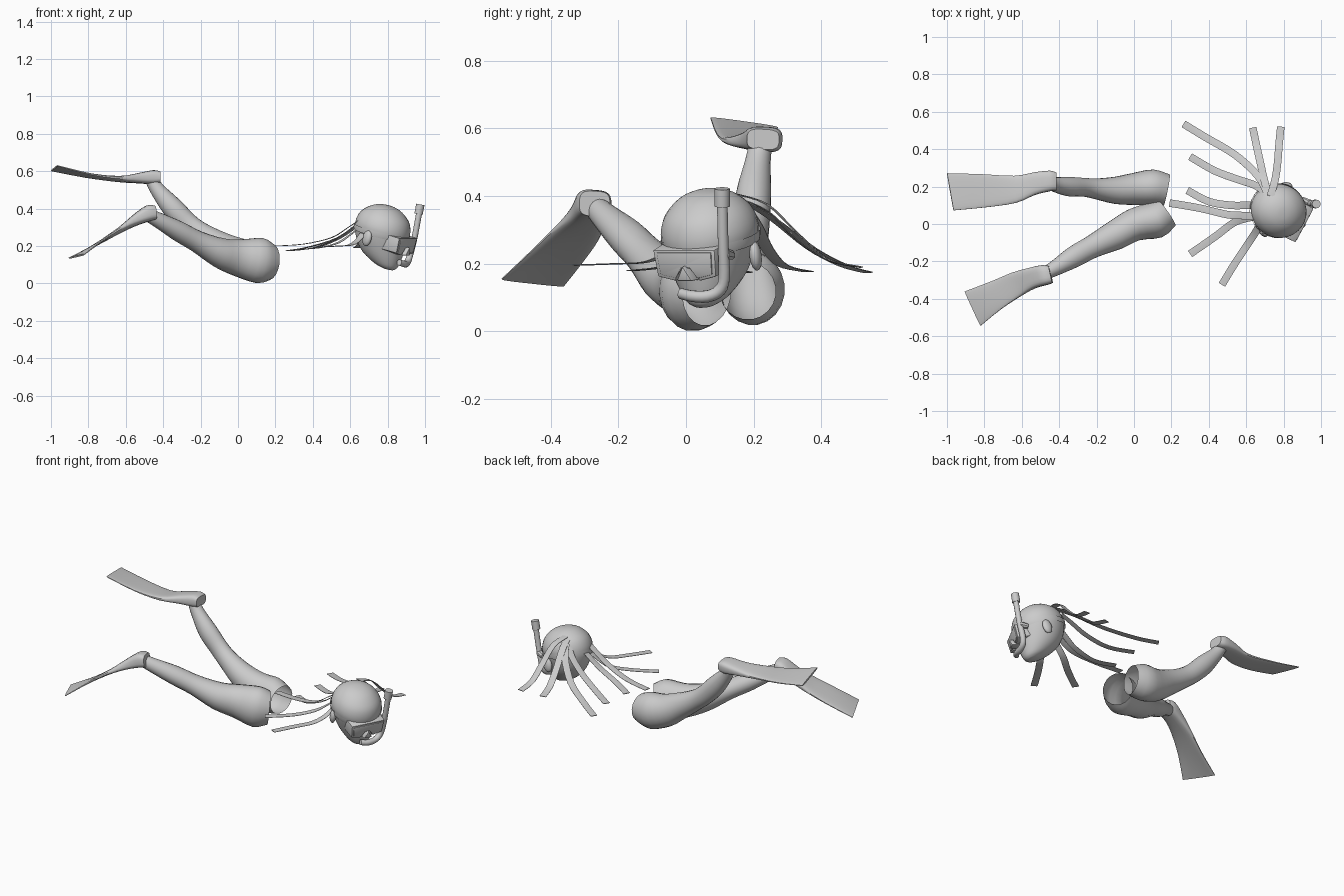
import bpy, bmesh, math
from mathutils import Vector, Matrix

if "Cube" in bpy.data.objects:
    bpy.data.objects.remove(bpy.data.objects["Cube"])

Z = Vector((0, 0, 1))


def finish(name, bm, angle=40):
    bmesh.ops.recalc_face_normals(bm, faces=bm.faces[:])
    me = bpy.data.meshes.new(name)
    bm.to_mesh(me)
    bm.free()
    ob = bpy.data.objects.new(name, me)
    bpy.context.collection.objects.link(ob)
    bpy.ops.object.select_all(action='DESELECT')
    ob.select_set(True)
    bpy.context.view_layer.objects.active = ob
    bpy.ops.object.shade_smooth_by_angle(angle=math.radians(angle))
    return ob


def spline(vals, steps):
    """Smooth curve through a list of vectors."""
    out = []
    for i in range(len(vals) - 1):
        a, b, c, d = (vals[max(0, min(len(vals) - 1, i + k))] for k in (-1, 0, 1, 2))
        for s in range(steps):
            t = s / steps
            out.append(b + (c - a) * (0.5 * t) + (a * 2 - b * 5 + c * 4 - d) * (0.5 * t * t)
                       + (b * 3 - a - c * 3 + d) * (0.5 * t ** 3))
    return out + [vals[-1]]


def loft(name, secs, n=20, steps=3, p=1.0, caps=(True, True), angle=40, matrix=None):
    """Skin sections given as (centre, half side vector, half up vector)."""
    cs, ss, us = (spline([s[k] for s in secs], steps) for k in range(3))
    bm = bmesh.new()
    rings = []
    for c, s, u in zip(cs, ss, us):
        ring = []
        for i in range(n):
            a = 2 * math.pi * (i + 0.5) / n
            x, y = math.cos(a), math.sin(a)
            ring.append(bm.verts.new(c + s * math.copysign(abs(x) ** p, x)
                                     + u * math.copysign(abs(y) ** p, y)))
        rings.append(ring)
    for r, q in zip(rings, rings[1:]):
        for i in range(n):
            bm.faces.new((r[i], r[(i + 1) % n], q[(i + 1) % n], q[i]))
    if caps[0]:
        bm.faces.new(rings[0])
    if caps[1]:
        bm.faces.new(rings[-1])
    if matrix:
        bm.transform(matrix)
    return finish(name, bm, angle)


def tube(name, pts, ref=Z, **kw):
    """Loft along points (x, y, z, half width, half height)."""
    ps = [Vector(q[:3]) for q in pts]
    secs = []
    for i, q in enumerate(pts):
        t = (ps[min(i + 1, len(ps) - 1)] - ps[max(i - 1, 0)]).normalized()
        side = ref.cross(t).normalized()
        secs.append((ps[i], side * q[3], t.cross(side) * q[4]))
    return loft(name, secs, **kw)


def slab(name, rows, **kw):
    """Loft of flat sections (left edge, right edge, thickness)."""
    mids = [(Vector(a) + Vector(b)) / 2 for a, b, t in rows]
    secs = []
    for i, (a, b, t) in enumerate(rows):
        side = (Vector(a) - Vector(b)) / 2
        run = mids[min(i + 1, len(mids) - 1)] - mids[max(i - 1, 0)]
        secs.append((mids[i], side, run.cross(side).normalized() * (t / 2)))
    return loft(name, secs, **kw)


# Legs, open at the hip where the torso was
tube("right_leg", [(.172, .062, .115, .088, .098), (.115, .022, .122, .1, .122),
                   (0, -.005, .138, .088, .1), (-.1, -.06, .165, .08, .08),
                   (-.22, -.12, .225, .062, .058), (-.32, -.175, .28, .058, .054),
                   (-.42, -.235, .335, .042, .042), (-.48, -.265, .365, .035, .035)],
     caps=(False, True))
tube("left_leg", [(.175, .182, .12, .085, .085), (.1, .197, .125, .095, .108),
                  (0, .187, .15, .086, .095), (-.1, .18, .205, .073, .075),
                  (-.2, .188, .268, .056, .06), (-.27, .197, .322, .05, .057),
                  (-.35, .2, .405, .052, .057), (-.43, .212, .5, .038, .04),
                  (-.46, .22, .55, .035, .035)],
     caps=(False, True))

# Fins: foot pocket running into a widening blade
slab("right_fin", [((-.455, -.225, .375), (-.435, -.315, .38), .075),
                   ((-.49, -.22, .37), (-.465, -.325, .38), .085),
                   ((-.56, -.235, .33), (-.535, -.345, .348), .06),
                   ((-.65, -.26, .27), (-.61, -.388, .305), .03),
                   ((-.76, -.305, .205), (-.71, -.455, .24), .016),
                   ((-.905, -.36, .135), (-.82, -.545, .155), .01)], p=.6)
slab("left_fin", [((-.415, .275, .565), (-.415, .18, .57), .06),
                  ((-.45, .285, .565), (-.45, .175, .57), .075),
                  ((-.53, .277, .56), (-.53, .155, .565), .055),
                  ((-.64, .258, .552), (-.63, .113, .564), .028),
                  ((-.82, .267, .57), (-.78, .09, .583), .016),
                  ((-1, .272, .602), (-.965, .072, .63), .01)], p=.6)

# Head, turned towards -y and tipped down; local x is forward
HEAD = (Matrix.Translation((.765, .075, .26)) @ Matrix.Rotation(math.radians(-28), 4, 'Z')
        @ Matrix.Rotation(math.radians(15), 4, 'Y'))


def level(z, back, front, w):
    return (Vector(((back + front) / 2, 0, z)), Vector(((front - back) / 2, 0, 0)), Vector((0, w, 0)))


loft("head", [level(-.166, .06, .115, .03), level(-.15, 0, .133, .06),
              level(-.11, -.075, .142, .092), level(-.06, -.12, .146, .117),
              level(0, -.147, .152, .137), level(.05, -.152, .152, .143),
              level(.1, -.135, .132, .125), level(.14, -.09, .085, .085),
              level(.158, -.045, .04, .042), level(.162, -.01, .005, .006)],
     n=28, matrix=HEAD, angle=60)

# Ears
for side, label, ez in ((1, "left", -.04), (-1, "right", -.02)):
    bm = bmesh.new()
    bmesh.ops.create_uvsphere(bm, u_segments=14, v_segments=8, radius=1)
    bm.transform(HEAD @ Matrix.Translation((-.005, side * .14, ez))
                 @ Matrix.Rotation(side * .35, 4, 'Z') @ Matrix.Diagonal((.03, .018, .044, 1)))
    finish(label + "_ear", bm, 60)

# Mask strap
loft("mask_strap", [level(-.002, -.152, .15, .142), level(.012, -.156, .154, .146),
                    level(.028, -.157, .154, .147)], n=28, steps=1, caps=(False, False), matrix=HEAD)


def plate(name, outline, x0, x1, bevel, shrink=1.0):
    """Extrude a (y, z) outline along the head's forward axis."""
    bm = bmesh.new()
    back = [bm.verts.new((x0, y, z)) for y, z in outline]
    front = [bm.verts.new((x1, y * shrink, z * shrink)) for y, z in outline]
    bm.faces.new(back)
    bm.faces.new(front[::-1])
    n = len(outline)
    for i in range(n):
        bm.faces.new((back[i], back[(i + 1) % n], front[(i + 1) % n], front[i]))
    bmesh.ops.bevel(bm, geom=bm.edges[:], offset=bevel, segments=2, affect='EDGES', profile=.5)
    bm.transform(HEAD @ Matrix.Translation((0, -.004, -.02)))
    finish(name, bm, 35)


# Diving mask with nose notch, lens and nose pocket
rim = [(.106, .046), (.1, -.038), (.04, -.052), (.018, -.008),
       (-.018, -.008), (-.04, -.052), (-.1, -.038), (-.106, .046)]
plate("mask_frame", rim, .075, .167, .004, .97)
plate("mask_lens", [(y * .86, z * .8) for y, z in rim], .155, .171, .002)
plate("nose_pocket", [(0, .0), (.032, -.056), (-.032, -.056)], .12, .188, .005, .8)

# Snorkel
tube("snorkel_tube", [(.862, -.015, .112, .016, .016), (.888, .02, .104, .017, .017),
                      (.9, .065, .104, .018, .018), (.91, .1, .122, .018, .018),
                      (.922, .113, .16, .017, .017), (.945, .11, .25, .016, .016),
                      (.97, .107, .385, .016, .016)], ref=Vector((1, 0, .3)), n=14)
tube("snorkel_top", [(.965, .107, .37, .023, .023), (.975, .107, .422, .023, .023)],
     ref=Vector((0, 1, 0)), n=14, steps=1)
tube("snorkel_clip", [(.9, .135, .225, .012, .014), (.94, .112, .23, .02, .02)], n=8, steps=1)

# Hair strands: thin ribbons from root on the head to drifting tip
strands = [
    [(.71, .17, .385), (.66, .26, .33), (.54, .37, .245), (.38, .465, .195), (.265, .535, .175)],
    [(.69, .18, .36), (.64, .21, .31), (.55, .24, .245), (.43, .285, .195), (.3, .36, .177)],
    [(.66, .1, .34), (.6, .1, .29), (.52, .1, .235), (.4, .12, .19), (.285, .18, .175)],
    [(.65, .04, .34), (.59, .045, .3), (.5, .05, .245), (.35, .085, .21), (.19, .112, .2)],
    [(.65, .04, .3), (.6, .03, .26), (.53, .005, .215), (.43, -.07, .19), (.3, -.16, .18)],
    [(.67, -.01, .27), (.64, -.06, .23), (.6, -.12, .205), (.54, -.21, .2), (.47, -.325, .196)],
    [(.72, .15, .395), (.695, .24, .355), (.675, .33, .27), (.655, .42, .21), (.635, .515, .19)],
    [(.73, .15, .405), (.755, .24, .375), (.768, .33, .29), (.775, .42, .215), (.785, .52, .19)],
]
for k, path in enumerate(strands):
    tube("hair_strand_%d" % (k + 1), [q + (.021, .002) for q in path], n=8, steps=4, p=.6)
